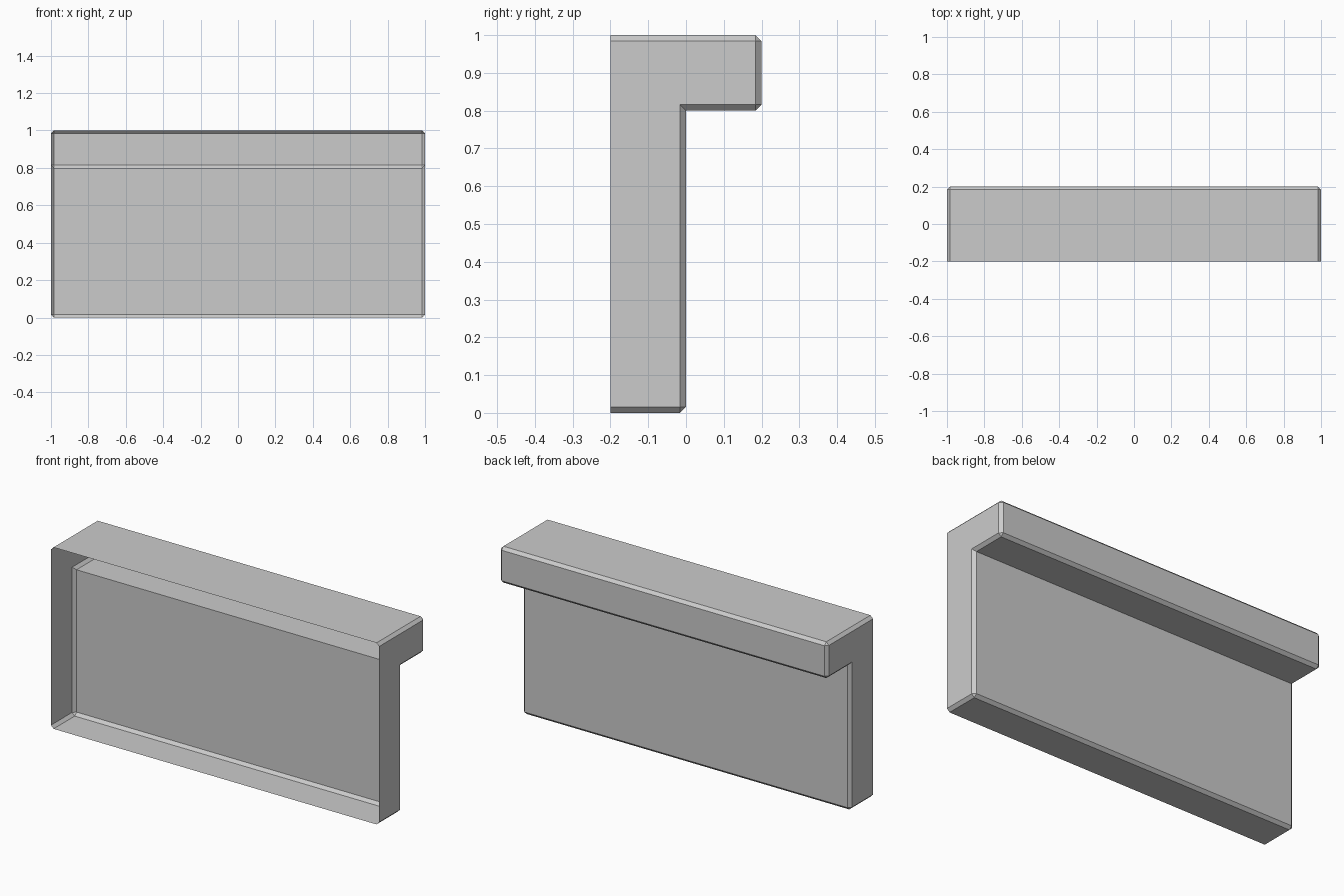
import bpy, bmesh
from mathutils import Vector

if "Cube" in bpy.data.objects:
    bpy.data.objects.remove(bpy.data.objects["Cube"])

# Side profile (y, z): upright panel with an overhanging ledge, open along the front
PROFILE = [(-0.2, 0), (0, 0), (0, 0.8), (0.2, 0.8), (0.2, 1), (-0.2, 1)]
BEVEL = 0.016

bm = bmesh.new()
left = [bm.verts.new((-1, y, z)) for y, z in PROFILE]
right = [bm.verts.new((1, y, z)) for y, z in PROFILE]

# Skin along the length; the front side (last to first) stays open
for i in range(len(PROFILE) - 1):
    bm.faces.new((left[i], left[i + 1], right[i + 1], right[i]))

# End caps
bm.faces.new(left[::-1])
bm.faces.new(right)
bmesh.ops.recalc_face_normals(bm, faces=bm.faces)
middle = Vector((0, -0.1, 0.5))
cap = max(bm.faces, key=lambda f: f.calc_center_median().x)
if cap.normal.dot(cap.calc_center_median() - middle) < 0:
    bmesh.ops.reverse_faces(bm, faces=bm.faces)

# Soften outer edges, leaving the open rim and the inside corner sharp
edges = [e for e in bm.edges if not e.is_boundary and e.is_convex]
bmesh.ops.bevel(bm, geom=edges, offset=BEVEL, segments=1,
                profile=0.5, affect='EDGES', clamp_overlap=True)

mesh = bpy.data.meshes.new("ledge_shell")
bm.to_mesh(mesh)
bm.free()
shell = bpy.data.objects.new("ledge_shell", mesh)
bpy.context.collection.objects.link(shell)
